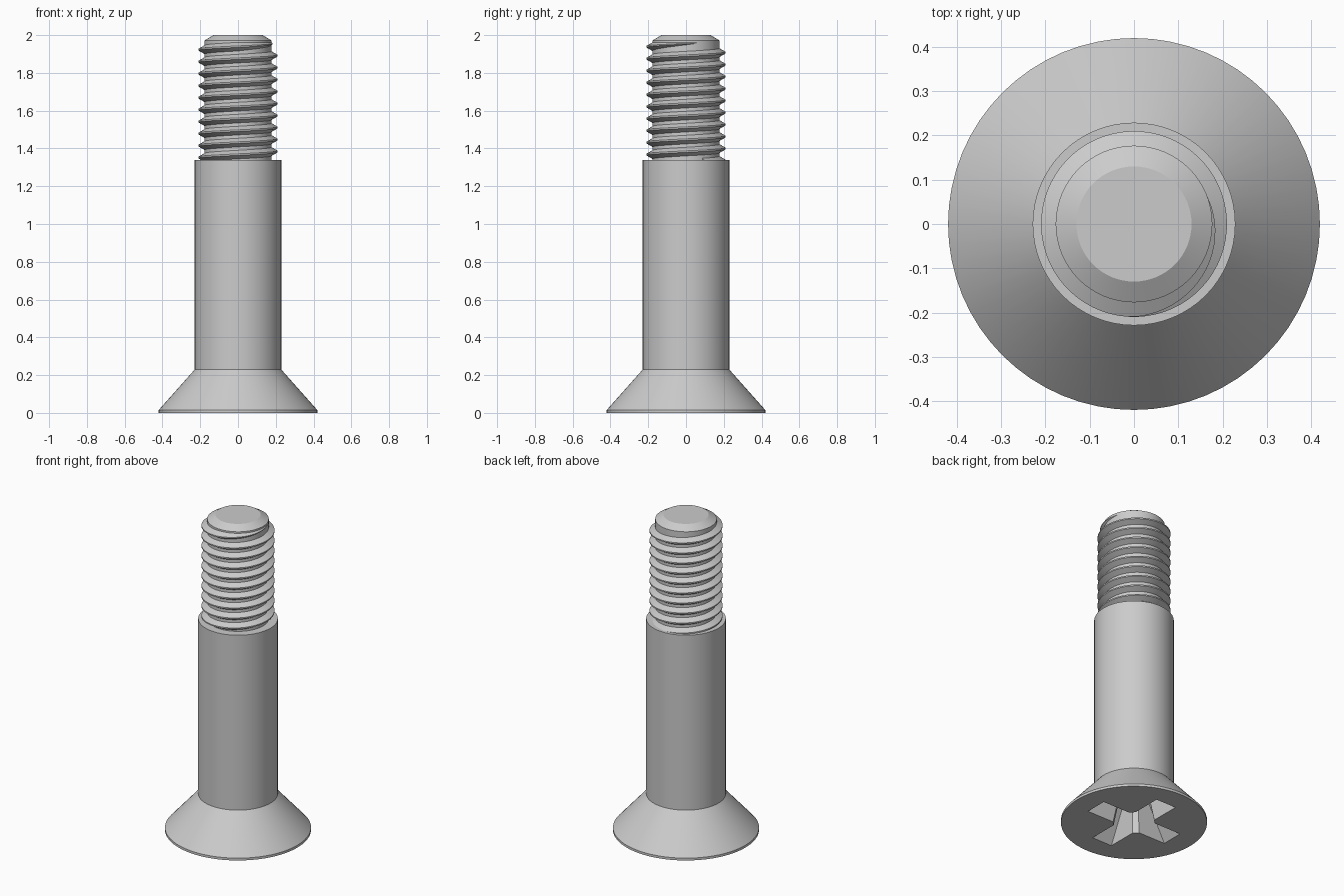
import bpy, bmesh
from math import cos, sin, pi, radians

if "Cube" in bpy.data.objects:
    bpy.data.objects.remove(bpy.data.objects["Cube"])

SEGMENTS = 64
PITCH = 0.0635

steel = bpy.data.materials.new("steel_grey")
steel.use_nodes = True
steel.diffuse_color = (0.6, 0.6, 0.6, 1)
steel.node_tree.nodes["Principled BSDF"].inputs["Base Color"].default_value = (0.6, 0.6, 0.6, 1)


def finish(name, bm):
    bmesh.ops.recalc_face_normals(bm, faces=bm.faces)
    mesh = bpy.data.meshes.new(name)
    bm.to_mesh(mesh)
    bm.free()
    mesh.materials.append(steel)
    obj = bpy.data.objects.new(name, mesh)
    bpy.context.collection.objects.link(obj)
    return obj


def activate(obj):
    bpy.ops.object.select_all(action='DESELECT')
    obj.select_set(True)
    bpy.context.view_layer.objects.active = obj


def loft(name, rings):
    """Skin a list of equal-length closed rings and cap both ends."""
    bm = bmesh.new()
    loops = [[bm.verts.new(p) for p in ring] for ring in rings]
    n = len(loops[0])
    for a, b in zip(loops, loops[1:]):
        for i in range(n):
            j = (i + 1) % n
            bm.faces.new((a[i], a[j], b[j], b[i]))
    bm.faces.new(loops[0][::-1])
    bm.faces.new(loops[-1])
    return finish(name, bm)


def circle(r, z, n=SEGMENTS, turn=0):
    return [(r * cos(turn + 2 * pi * i / n), r * sin(turn + 2 * pi * i / n), z) for i in range(n)]


def rectangle(hx, hy, z):
    return [(-hx, -hy, z), (hx, -hy, z), (hx, hy, z), (-hx, hy, z)]


# Countersunk head, smooth shank and chamfered thread core
profile = [(0.42, 0), (0.42, 0.015), (0.229, 0.23), (0.229, 1.34),
           (0.177, 1.34), (0.177, 1.972), (0.13, 2.0)]
body = loft("screw_body", [circle(r, z) for r, z in profile])

# Cross recess: two tapered slots and a tapered centre
cutters = [
    loft("slot_cutter_x", [rectangle(0.30, 0.073, -0.02), rectangle(0.15, 0.045, 0.2)]),
    loft("slot_cutter_y", [rectangle(0.073, 0.30, -0.02), rectangle(0.045, 0.15, 0.2)]),
    loft("centre_cutter", [circle(0.135, -0.03, 8, pi / 8), circle(0.085, 0.205, 8, pi / 8),
                           circle(0.01, 0.23, 8, pi / 8)]),
]
for cutter in cutters:
    cutter.hide_render = True
    cut = body.modifiers.new("recess", 'BOOLEAN')
    cut.operation = 'DIFFERENCE'
    cut.solver = 'EXACT'
    cut.object = cutter
    activate(body)
    bpy.ops.object.modifier_apply(modifier=cut.name)
for cutter in cutters:
    bpy.data.objects.remove(cutter)

# Right-hand thread ridge, fading into the core at the top
end, fade = radians(30), radians(120)
start = end - 2 * pi * 10
steps = SEGMENTS * 10
rings = []
for i in range(steps + 1):
    t = start + (end - start) * i / steps
    z = 1.939 + PITCH * (t + pi / 2) / (2 * pi)
    k = max(min(1, (end - t) / fade), 0.02)
    crest = 0.174 + 0.036 * k
    section = [(0.168, -0.028), (crest, -0.004), (crest, 0.004), (0.168, 0.028)]
    rings.append([(r * cos(t), r * sin(t), z + dz * (0.3 + 0.7 * k)) for r, dz in section])
thread = loft("screw_thread", rings)

for obj in (body, thread):
    activate(obj)
    bpy.ops.object.shade_smooth_by_angle(angle=radians(25))
